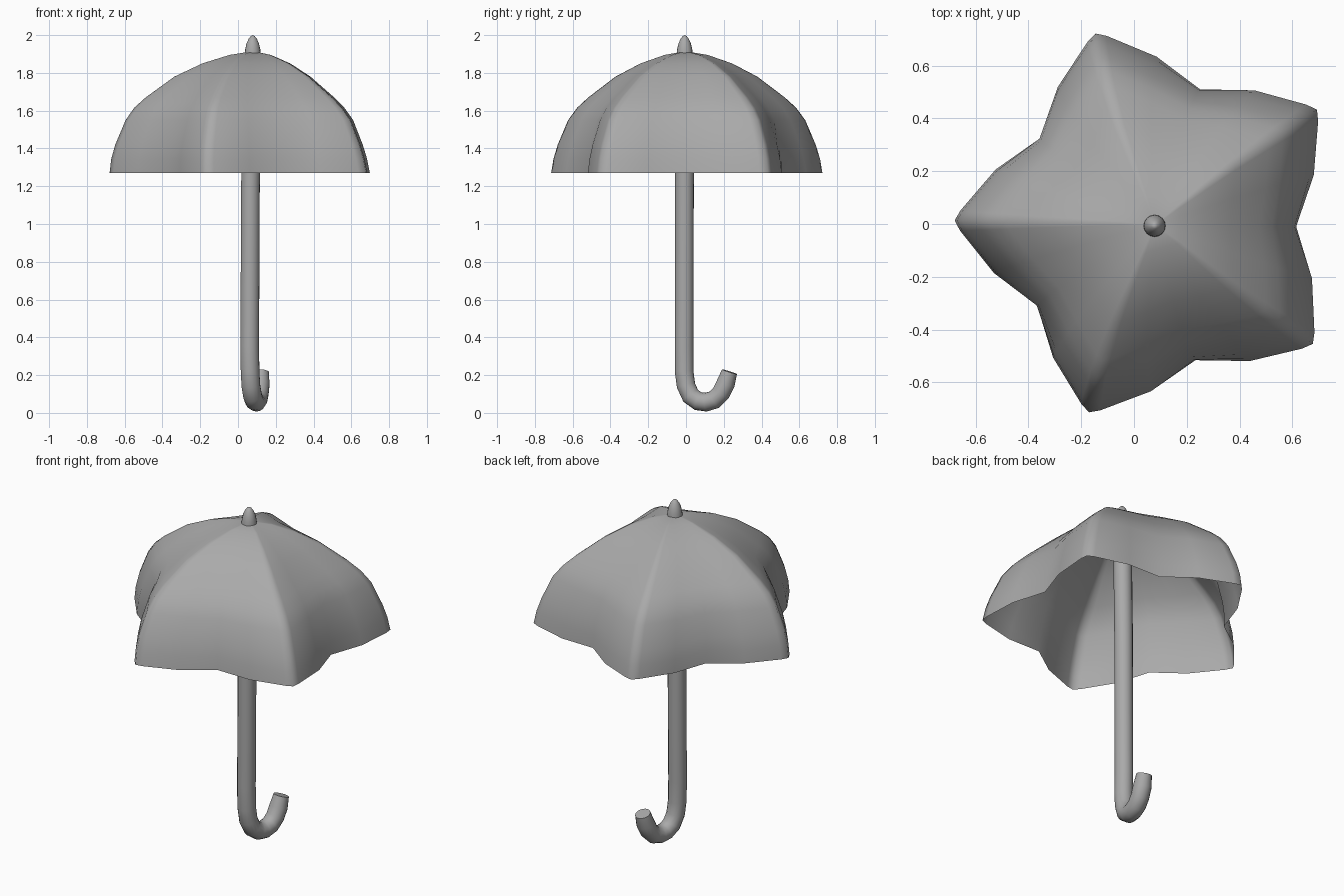
import bpy, bmesh, math
from mathutils import Vector

cube = bpy.data.objects.get("Cube")
if cube:
    bpy.data.objects.remove(cube, do_unlink=True)

grey = bpy.data.materials.new("plain grey")
grey.use_nodes = True
colour = (0.4, 0.4, 0.4, 1)
grey.diffuse_color = colour
grey.node_tree.nodes["Principled BSDF"].inputs["Base Color"].default_value = colour


def add_object(name, bm, angle):
    bmesh.ops.recalc_face_normals(bm, faces=bm.faces)
    mesh = bpy.data.meshes.new(name)
    bm.to_mesh(mesh)
    bm.free()
    mesh.materials.append(grey)
    obj = bpy.data.objects.new(name, mesh)
    bpy.context.collection.objects.link(obj)
    bpy.ops.object.select_all(action='DESELECT')
    bpy.context.view_layer.objects.active = obj
    obj.select_set(True)
    bpy.ops.object.shade_smooth_by_angle(angle=math.radians(angle))
    return obj


def bridge(bm, a, b):
    n = len(a)
    for i in range(n):
        bm.faces.new((a[i], a[(i + 1) % n], b[(i + 1) % n], b[i]))


def fan(bm, ring, point):
    tip = bm.verts.new(point)
    for i in range(len(ring)):
        bm.faces.new((ring[i], ring[(i + 1) % len(ring)], tip))


# Canopy: five-pointed rings (height, rib radius, centre x) rising to the apex
RINGS = [(1.27, .755, .075), (1.345, .742, .071), (1.42, .718, .068),
         (1.55, .66, .065), (1.615, .61, .06), (1.67, .547, .058),
         (1.78, .395, .058), (1.85, .255, .066), (1.895, .12, .075)]
bm = bmesh.new()
previous = None
for z, radius, cx in RINGS:
    height = (z - 1.27) / 0.645
    valley = 0.715 + 0.08 * height
    half = [(3, .973), (18, .84)]
    panel = [(0, 1)] + half + [(36, valley)] + [(72 - a, f) for a, f in reversed(half)]
    ring = []
    for rib in range(5):
        for degrees, factor in panel:
            t = math.radians(35 + 72 * rib + degrees)
            ring.append(bm.verts.new((cx + radius * factor * math.cos(t),
                                      radius * factor * math.sin(t), z)))
    if previous:
        bridge(bm, previous, ring)
    previous = ring
fan(bm, previous, (.08, -.005, 1.915))
add_object("canopy", bm, 80)

# Shaft and hooked handle: one round tube swept along a bent path
PATH = [Vector(p) for p in (
    (.078, -.005, 1.9), (.066, -.008, 1.2), (.062, -.01, .35), (.064, -.01, .22),
    (.068, 0, .145), (.077, .025, .09), (.088, .065, .062), (.097, .105, .057),
    (.106, .15, .07), (.113, .185, .105), (.118, .21, .155), (.122, .23, .218))]
SIDES = 16
bm = bmesh.new()
previous = None
side = Vector((1, -.23, 0)).normalized()
for i, point in enumerate(PATH):
    along = (PATH[min(i + 1, len(PATH) - 1)] - PATH[max(i - 1, 0)]).normalized()
    u = (side - along * side.dot(along)).normalized()
    v = along.cross(u)
    radius = .042 if i == len(PATH) - 1 else .05
    ring = []
    for k in range(SIDES):
        t = math.tau * k / SIDES
        ring.append(bm.verts.new(point + radius * (u * math.cos(t) + v * math.sin(t))))
    if previous:
        bridge(bm, previous, ring)
    else:
        bm.faces.new(ring)
    previous = ring
bm.faces.new(previous)
add_object("shaft_and_handle", bm, 50)

# Finial: small bullet-shaped cap on the apex
bm = bmesh.new()
previous = None
for z, radius in [(1.9, .042), (1.925, .04), (1.955, .033), (1.98, .022), (1.994, .011)]:
    ring = [bm.verts.new((.078 + radius * math.cos(math.tau * k / SIDES),
                          -.007 + radius * math.sin(math.tau * k / SIDES), z))
            for k in range(SIDES)]
    if previous:
        bridge(bm, previous, ring)
    else:
        bm.faces.new(ring)
    previous = ring
fan(bm, previous, (.078, -.007, 2))
add_object("finial", bm, 60)
